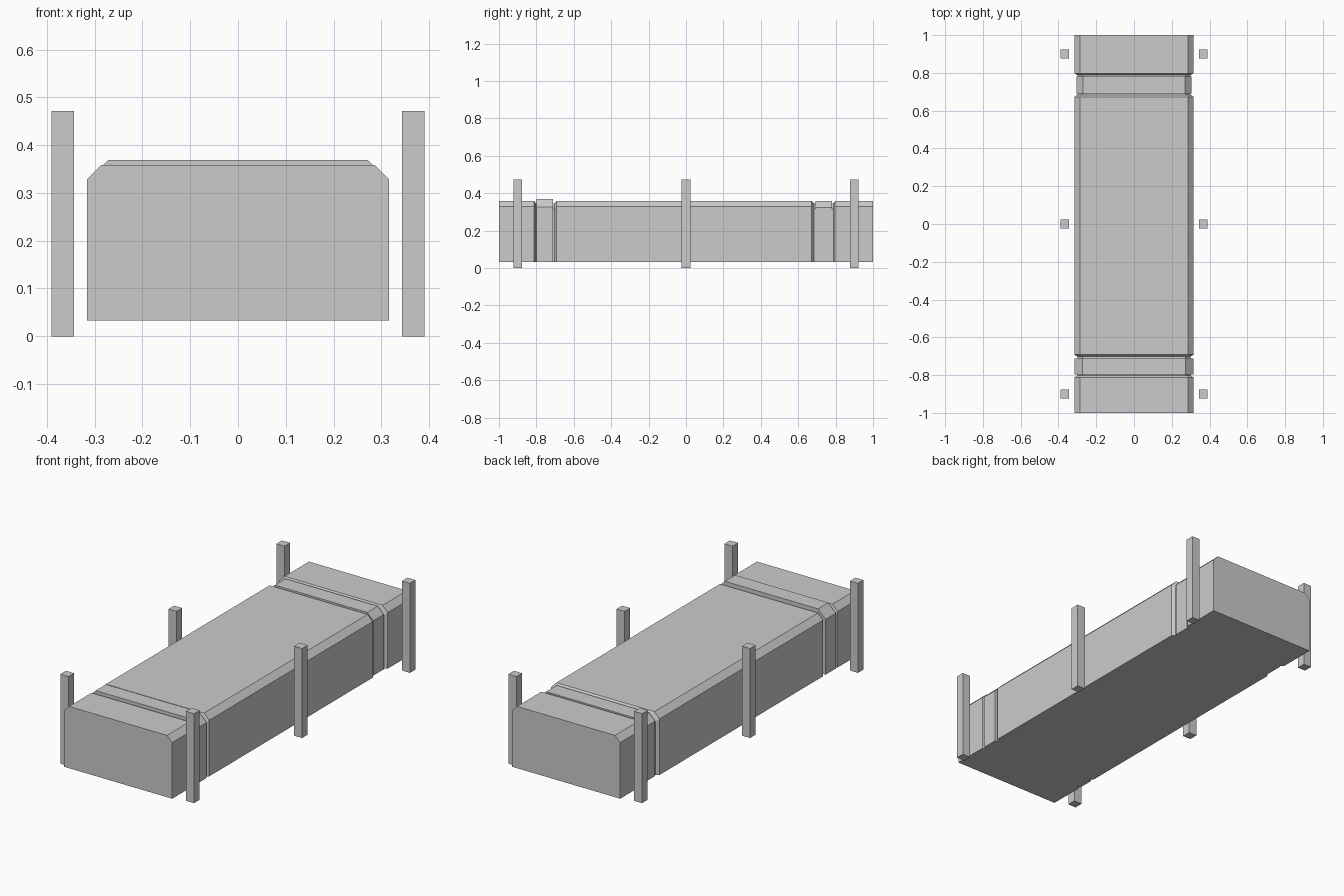
import bpy, bmesh

if "Cube" in bpy.data.objects:
    bpy.data.objects.remove(bpy.data.objects["Cube"])

BASE = 0.033


def loft(name, rings):
    """Each ring: y, half width, shoulder z, top half width, top z."""
    bm = bmesh.new()
    loops = []
    for y, w, sz, tw, tz in rings:
        pts = [(-w, BASE), (w, BASE), (w, sz), (tw, tz), (-tw, tz), (-w, sz)]
        loops.append([bm.verts.new((x, y, z)) for x, z in pts])
    for a, b in zip(loops, loops[1:]):
        for i in range(6):
            j = (i + 1) % 6
            bm.faces.new((a[i], a[j], b[j], b[i]))
    bm.faces.new(loops[0])
    bm.faces.new(loops[-1])
    bmesh.ops.recalc_face_normals(bm, faces=bm.faces)
    mesh = bpy.data.meshes.new(name)
    bm.to_mesh(mesh)
    bm.free()
    obj = bpy.data.objects.new(name, mesh)
    bpy.context.collection.objects.link(obj)
    return obj


def post(name, x, y):
    bpy.ops.mesh.primitive_cube_add(size=1, location=(x, y, 0.236))
    obj = bpy.context.object
    obj.name = name
    obj.scale = (0.047, 0.047, 0.472)


# Chamfered load with two recessed strap channels
full = (0.316, 0.329, 0.286, 0.359)
groove = (0.300, 0.315, 0.272, 0.345)
stations = [(-1, full), (-0.812, full), (-0.803, groove), (-0.702, groove),
            (-0.692, full), (0.672, full), (0.684, groove), (0.789, groove),
            (0.797, full), (1, full)]
loft("load_body", [(y, *section) for y, section in stations])

# Straps sitting in the channels
front = (0.316, 0.325, 0.272, 0.369)
back = (0.305, 0.322, 0.270, 0.357)
loft("front_strap", [(-0.798, *front), (-0.712, *front)])
loft("back_strap", [(0.692, *back), (0.780, *back)])

# Side stakes
for side, x in (("left", -0.3665), ("right", 0.3665)):
    for place, y in (("front", -0.9), ("middle", 0.0), ("back", 0.9)):
        post(f"{place}_{side}_stake", x, y)
